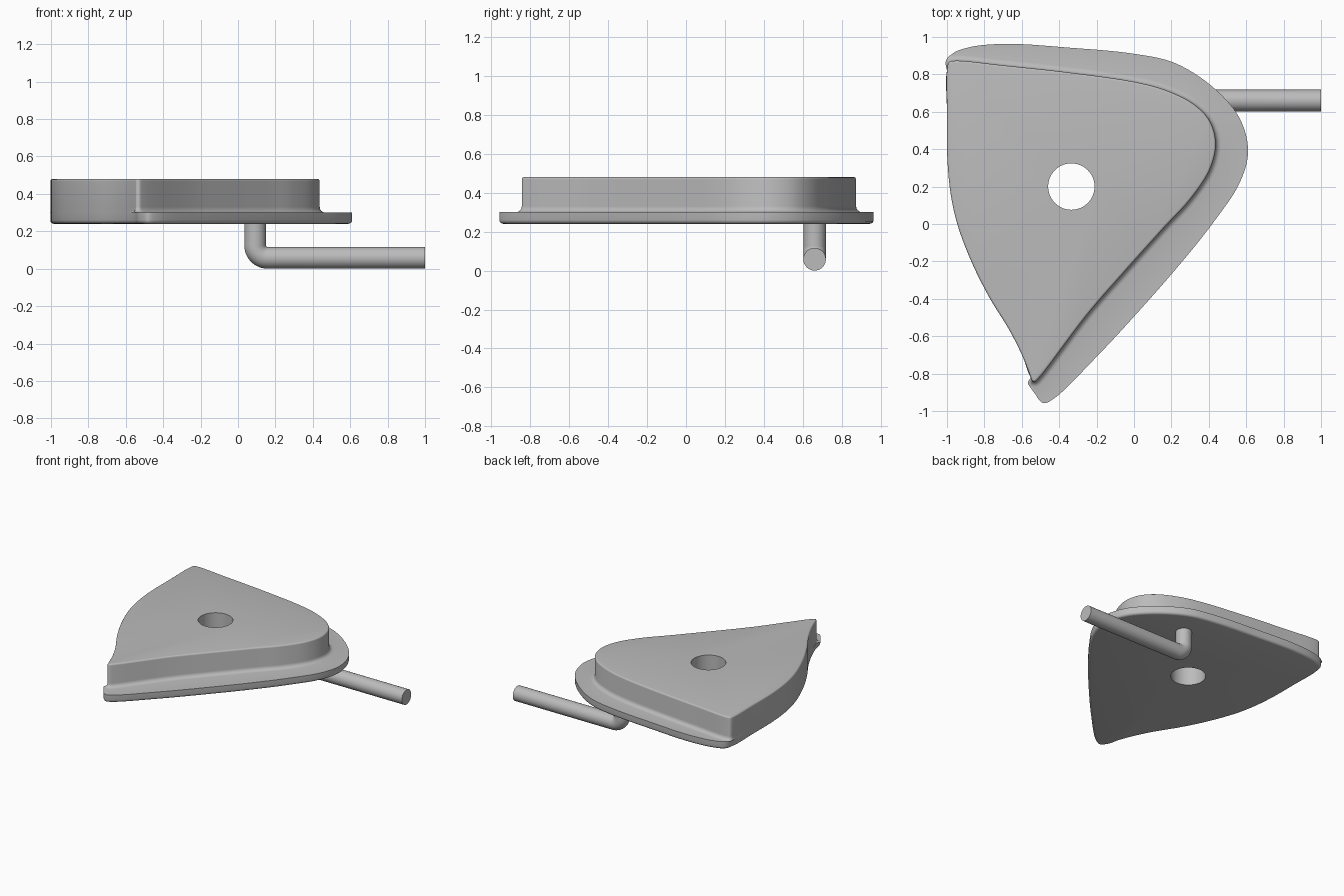
import bpy, bmesh, math
from mathutils import Vector

old = bpy.data.objects.get("Cube")
if old:
    bpy.data.objects.remove(old, do_unlink=True)

grey = bpy.data.materials.new("plain_grey")
grey.use_nodes = True
grey.diffuse_color = (0.5, 0.5, 0.5, 1)
grey.node_tree.nodes["Principled BSDF"].inputs["Base Color"].default_value = (0.5, 0.5, 0.5, 1)


def smooth_loop(pts, steps=7):
    """Closed centripetal spline through the control points."""
    pts = [Vector(p) for p in pts]
    n, out = len(pts), []
    for i in range(n):
        p = [pts[(i + k - 1) % n] for k in range(4)]
        t = [0.0]
        for a, b in zip(p, p[1:]):
            t.append(t[-1] + math.sqrt((b - a).length))
        for s in range(steps):
            u = t[1] + (t[2] - t[1]) * s / steps
            mix = lambda a, b, i, j: a.lerp(b, (u - t[i]) / (t[j] - t[i]))
            a1, a2, a3 = (mix(p[k], p[k + 1], k, k + 1) for k in range(3))
            out.append(mix(mix(a1, a2, 0, 2), mix(a2, a3, 1, 3), 1, 2))
    return out


def normals(loop):
    """Outward normals of a counter-clockwise loop."""
    n = len(loop)
    res = []
    for i in range(n):
        d = (loop[(i + 1) % n] - loop[i - 1]).normalized()
        res.append(Vector((d.y, -d.x)))
    return res


def loft(name, rings):
    """Closed skin through rings of equal point count."""
    bm = bmesh.new()
    vs = [[bm.verts.new(p) for p in ring] for ring in rings]
    n = len(vs[0])
    for a, b in zip(vs, vs[1:]):
        for i in range(n):
            j = (i + 1) % n
            bm.faces.new((a[i], a[j], b[j], b[i]))
    bm.faces.new(vs[0][::-1])
    bm.faces.new(vs[-1])
    bmesh.ops.remove_doubles(bm, verts=bm.verts, dist=1e-5)
    bmesh.ops.recalc_face_normals(bm, faces=bm.faces)
    me = bpy.data.meshes.new(name)
    bm.to_mesh(me)
    bm.free()
    me.materials.append(grey)
    ob = bpy.data.objects.new(name, me)
    bpy.context.collection.objects.link(ob)
    return ob


def shade(ob):
    bpy.ops.object.select_all(action='DESELECT')
    ob.select_set(True)
    bpy.context.view_layer.objects.active = ob
    bpy.ops.object.shade_smooth_by_angle(angle=math.radians(32))


# Outlines: the left wall is shared, the rest differs for flange and body
left = [(-1, .82), (-1, .6), (-.998, .35), (-.98, .16), (-.945, 0), (-.87, -.2),
        (-.775, -.39), (-.665, -.57), (-.595, -.71), (-.552, -.82)]
flange_rest = [(-.53, -.905), (-.485, -.957), (-.43, -.935), (-.2, -.71), (0, -.495),
               (.25, -.21), (.43, .016), (.565, .22), (.61, .39), (.565, .565), (.43, .725),
               (.22, .86), (0, .91), (-.35, .943), (-.68, .963), (-.88, .945), (-.975, .905)]
body_rest = [(-.543, -.84), (-.528, -.842), (-.5, -.815), (-.25, -.485), (-.05, -.255),
             (.165, -.016), (.3, .13), (.405, .29), (.437, .43), (.405, .55), (.32, .64),
             (.17, .715), (0, .76), (-.35, .81), (-.7, .848), (-.95, .873), (-.988, .866)]
flange = smooth_loop(left + flange_rest)
body = smooth_loop(left + body_rest)
flange_n, body_n = normals(flange), normals(body)
weight = [min(1, (f - b).length / .06) for f, b in zip(flange, body)]


def ring(loop, norm, offset, z, w=None):
    return [(*(p + n * offset * (w[i] if w else 1)), z)
            for i, (p, n) in enumerate(zip(loop, norm))]


# Plate: rounded lower edge, flange, fillet, wall, rounded upper edge
BOTTOM, STEP, TOP = .24, .30, .48
angles = [math.radians(a) for a in (0, 22.5, 45, 67.5, 90)]
rings = []
r = .02
for a in angles:
    rings.append(ring(flange, flange_n, -r * (1 - math.sin(a)), BOTTOM + r * (1 - math.cos(a))))
rings.append(ring(flange, flange_n, 0, STEP))
r = .03
for a in angles:
    rings.append(ring(body, body_n, r * (1 - math.sin(a)), STEP + r * (1 - math.cos(a)), weight))
r = .012
for a in angles:
    rings.append(ring(body, body_n, -r * (1 - math.cos(a)), TOP - r * (1 - math.sin(a))))
plate = loft("plate", rings)

# Round hole through the plate
bpy.ops.mesh.primitive_cylinder_add(vertices=64, radius=.124, depth=1, location=(-.335, .2, .36))
cutter = bpy.context.object
cutter.name = "hole_cutter"
cutter.hide_render = True
cutter.data.materials.append(grey)
cut = plate.modifiers.new("hole", 'BOOLEAN')
cut.operation, cut.solver, cut.object = 'DIFFERENCE', 'EXACT', cutter
bpy.context.view_layer.objects.active = plate
bpy.ops.object.modifier_apply(modifier="hole")
bpy.data.objects.remove(cutter, do_unlink=True)
shade(plate)

# Bent rod under the plate
R, BEND, X, Y = .058, .066, .092, .66
path = [(X, .26, 0)]
for k in range(13):
    a = math.pi / 2 * k / 12
    path.append((X + BEND * (1 - math.cos(a)), R + BEND * (1 - math.sin(a)), a))
path.append((1, R, math.pi / 2))
rod_rings = []
for px, pz, a in path:
    side = Vector((math.cos(a), 0, math.sin(a)))
    rod_rings.append([Vector((px, Y, pz)) + side * R * math.cos(t) + Vector((0, R * math.sin(t), 0))
                      for t in (2 * math.pi * i / 32 for i in range(32))])
shade(loft("bent_rod", rod_rings))
